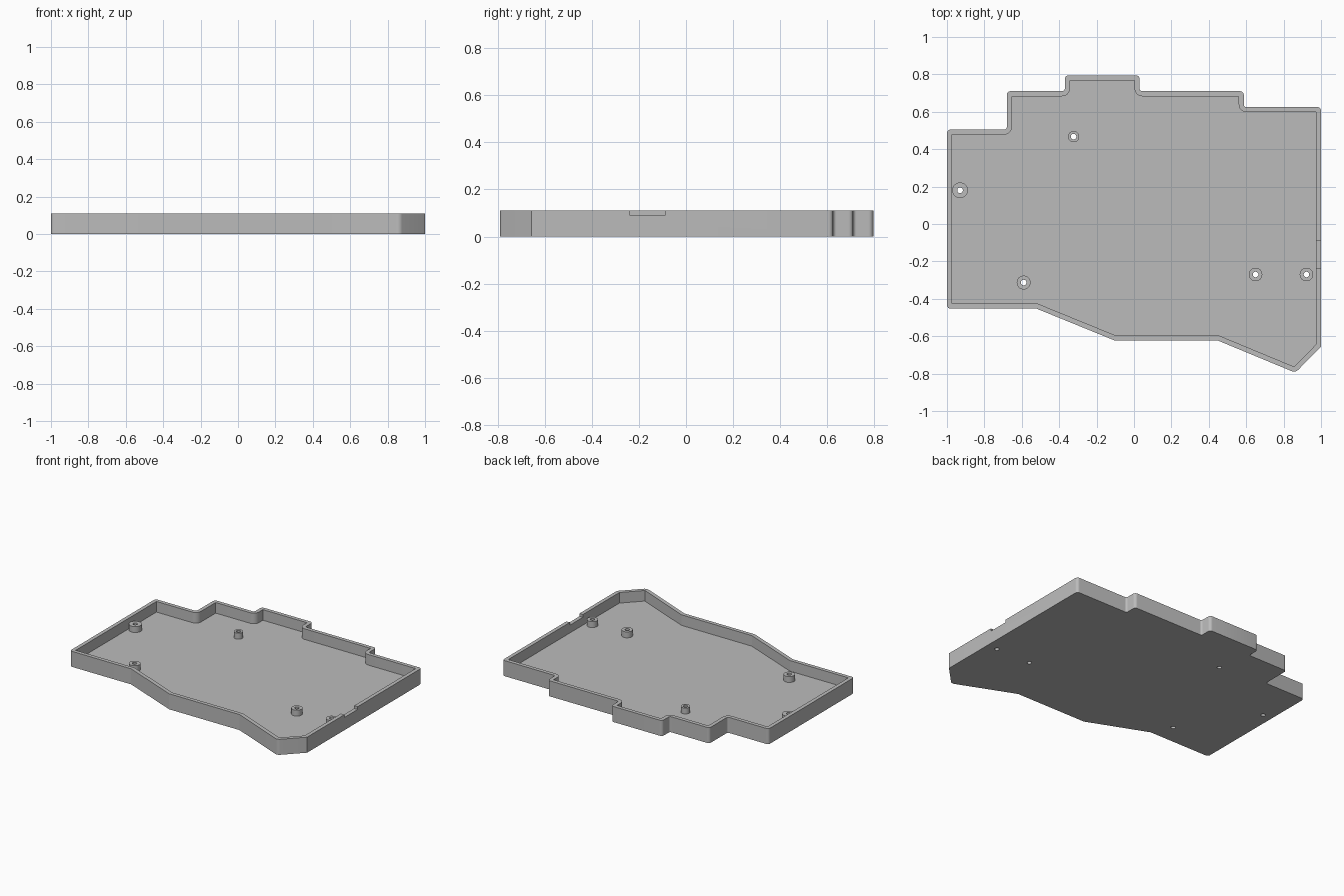
import bpy, bmesh, math
from mathutils import Vector

cube = bpy.data.objects.get("Cube")
if cube:
    bpy.data.objects.remove(cube, do_unlink=True)

HEIGHT, FLOOR, WALL, BOSS_TOP = 0.11, 0.035, 0.027, 0.077

grey = bpy.data.materials.new("light grey plastic")
grey.use_nodes = True
COLOR = (0.5, 0.5, 0.5, 1)
grey.diffuse_color = COLOR
grey.node_tree.nodes["Principled BSDF"].inputs["Base Color"].default_value = COLOR

# Tray outline, counter-clockwise from the front left corner
OUTLINE = [Vector(p) for p in (
    (-1, -.453), (-.52, -.453), (-.103, -.623), (.448, -.623), (.863, -.795),
    (1, -.655), (1, .625), (.587, .625), (.587, .71), (.03, .71), (.03, .795),
    (-.37, .795), (-.37, .71), (-.68, .71), (-.68, .505), (-1, .505))]


def corners(points):
    """Yield each point with its incoming and outgoing directions."""
    for i, p in enumerate(points):
        yield p, (p - points[i - 1]).normalized(), (points[(i + 1) % len(points)] - p).normalized()


def inset(points, d):
    result = []
    for p, a, b in corners(points):
        na, nb = Vector((-a.y, a.x)), Vector((-b.y, b.x))
        result.append(p + (na + nb) * d / (1 + na.dot(nb)))
    return result


def rounded(points, convex, concave, steps=6):
    """Fillet the square corners and leave the slanted ones sharp."""
    result = []
    for p, a, b in corners(points):
        turn = a.x * b.y - a.y * b.x
        r = convex if turn > 0 else concave
        if abs(turn) < 0.9 or r == 0:
            result.append(p)
            continue
        centre = p - a * r + b * r
        for k in range(steps + 1):
            t = math.pi / 2 * k / steps
            result.append(centre - b * r * math.cos(t) + a * r * math.sin(t))
    return result


def prism(name, points, z0, z1):
    bm = bmesh.new()
    face = bm.faces.new([bm.verts.new((p.x, p.y, z0)) for p in points])
    top = bmesh.ops.extrude_face_region(bm, geom=[face])["geom"]
    verts = [v for v in top if isinstance(v, bmesh.types.BMVert)]
    bmesh.ops.translate(bm, verts=verts, vec=(0, 0, z1 - z0))
    bmesh.ops.recalc_face_normals(bm, faces=bm.faces)
    mesh = bpy.data.meshes.new(name)
    bm.to_mesh(mesh)
    bm.free()
    mesh.materials.append(grey)
    obj = bpy.data.objects.new(name, mesh)
    bpy.context.collection.objects.link(obj)
    return obj


def disc(x, y, r, n=32):
    return [Vector((x + r * math.cos(2 * math.pi * k / n), y + r * math.sin(2 * math.pi * k / n)))
            for k in range(n)]


def combine(target, tool, operation):
    mod = target.modifiers.new("combine", "BOOLEAN")
    mod.operation, mod.solver, mod.object = operation, "EXACT", tool
    bpy.context.view_layer.objects.active = target
    bpy.ops.object.modifier_apply(modifier=mod.name)
    bpy.data.objects.remove(tool, do_unlink=True)


# Hollow tray with a constant wall thickness
tray = prism("case_tray", rounded(OUTLINE, 0.02, 0.014), 0, HEIGHT)
cavity = prism("cavity", rounded(inset(OUTLINE, WALL), 0, 0.014 + WALL), FLOOR, HEIGHT + 0.1)
combine(tray, cavity, "DIFFERENCE")

# Shallow notch in the rim of the left (+x) wall
notch = prism("notch", [Vector(p) for p in ((.95, -.237), (1.1, -.237), (1.1, -.09), (.95, -.09))],
              0.09, HEIGHT + 0.1)
combine(tray, notch, "DIFFERENCE")

# Screw bosses, each drilled right through the floor
BOSSES = [(-.93, .18, .042), (-.323, .467, .03), (-.59, -.313, .037),
          (.65, -.27, .036), (.922, -.27, .036)]
for x, y, r in BOSSES:
    combine(tray, prism("screw_boss", disc(x, y, r), FLOOR - 0.01, BOSS_TOP), "UNION")
    combine(tray, prism("screw_hole", disc(x, y, 0.015), -0.1, HEIGHT + 0.1), "DIFFERENCE")

# Smooth fillets and bosses, crisp edges elsewhere
bpy.ops.object.select_all(action="DESELECT")
tray.select_set(True)
bpy.context.view_layer.objects.active = tray
bpy.ops.object.shade_smooth_by_angle(angle=math.radians(20))
